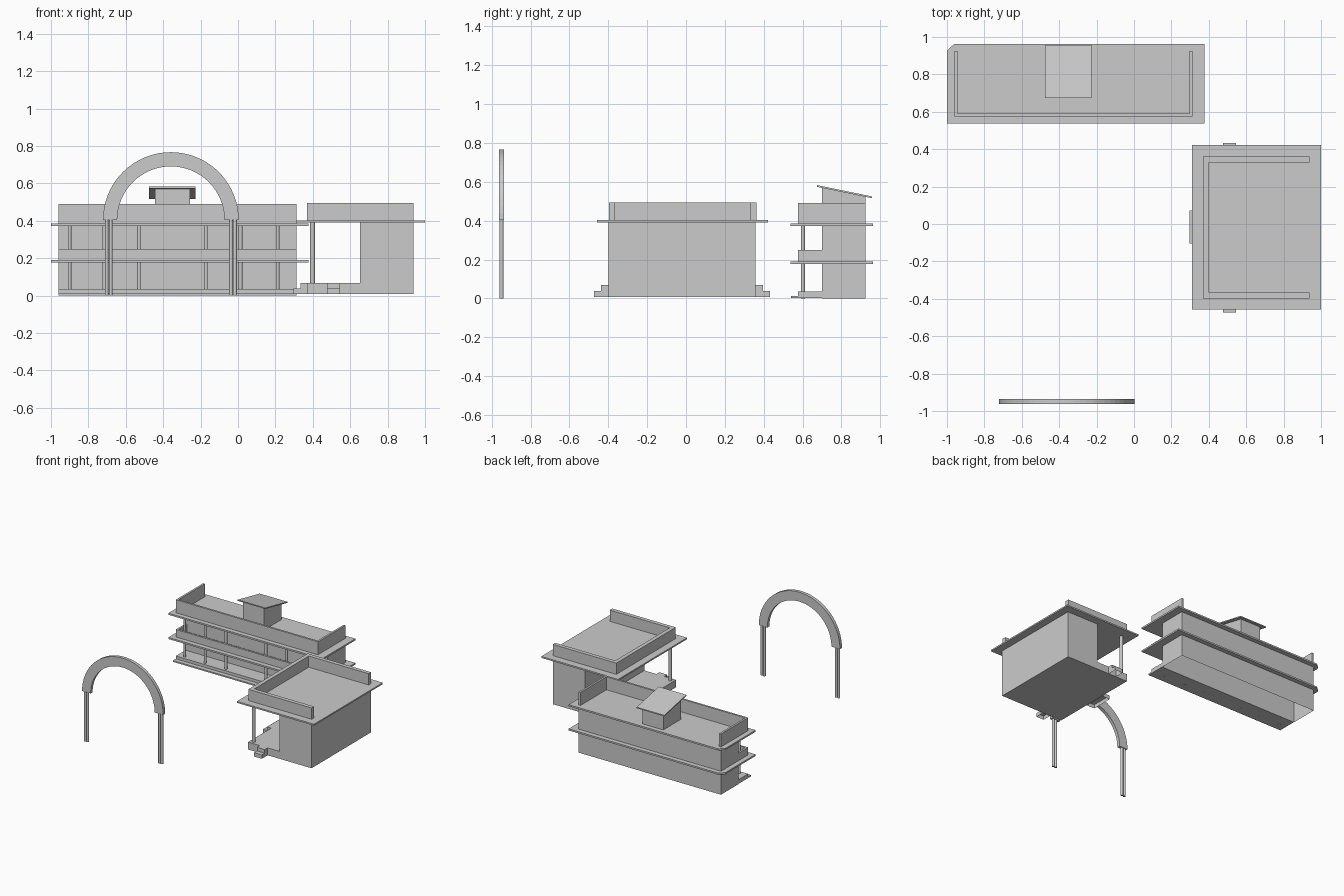
import bpy, bmesh, math
from mathutils import Matrix

if "Cube" in bpy.data.objects:
    bpy.data.objects.remove(bpy.data.objects["Cube"])


def make(name, bm):
    bmesh.ops.recalc_face_normals(bm, faces=bm.faces)
    me = bpy.data.meshes.new(name)
    bm.to_mesh(me)
    bm.free()
    ob = bpy.data.objects.new(name, me)
    bpy.context.collection.objects.link(ob)
    return ob


def extrude(name, pts, vec, open_base=False):
    """Closed 3D outline pushed along vec."""
    bm = bmesh.new()
    f = bm.faces.new([bm.verts.new(p) for p in pts])
    r = bmesh.ops.extrude_face_region(bm, geom=[f], use_keep_orig=True)
    vs = [v for v in r["geom"] if isinstance(v, bmesh.types.BMVert)]
    bmesh.ops.translate(bm, verts=vs, vec=vec)
    if open_base:
        bmesh.ops.delete(bm, geom=[f], context='FACES_ONLY')
    return make(name, bm)


def plan(name, pts, z0, z1, **kw):
    return extrude(name, [(x, y, z0) for x, y in pts], (0, 0, z1 - z0), **kw)


def box(name, x0, x1, y0, y1, z0, z1, **kw):
    return plan(name, [(x0, y0), (x1, y0), (x1, y1), (x0, y1)], z0, z1, **kw)


def post(name, x, y, r, z0, z1):
    """Round column."""
    bm = bmesh.new()
    bmesh.ops.create_cone(bm, cap_ends=True, segments=12, radius1=r, radius2=r,
                          depth=z1 - z0, matrix=Matrix.Translation((x, y, (z0 + z1) / 2)))
    return make(name, bm)


# ---- long two-storey block ----
X0, X1, YF, YW, YB = -0.96, 0.313, 0.576, 0.699, 0.924
box("block_walls", X0, X1, YW, YB, 0, 0.376, open_base=True)
box("block_porch", X0, X1, YF, YW, 0.002, 0.036)
box("block_porch_step", X0, X1, 0.540, YF, 0.002, 0.013)
slab = [(-1, 0.538), (0.377, 0.538), (0.377, 0.962), (-0.962, 0.962), (-1, 0.926)]
plan("block_floor_slab", slab, 0.177, 0.190)
plan("block_roof_slab", slab, 0.373, 0.386)


def u_wall_front(name, back, z0, z1, t=0.016):
    plan(name, [(X0, YF), (X1, YF), (X1, back), (X1 - t, back), (X1 - t, YF + t),
                (X0 + t, YF + t), (X0 + t, back), (X0, back)], z0, z1)


u_wall_front("block_balcony_wall", YW, 0.190, 0.25)
u_wall_front("block_parapet", YB, 0.386, 0.491)

# columns, with the bay in the middle left open
for i, x in enumerate((-0.90, -0.715, -0.53, -0.172, 0.013, 0.212)):
    post(f"block_column_{i}", x, 0.603, 0.010, 0.0, 0.373)

# roof hut with sloping lid
hut = [(YW, 0.386), (YB, 0.386), (YB, 0.525), (YW, 0.573)]
extrude("roof_hut", [(-0.444, y, z) for y, z in hut], (0.187, 0, 0))
lid = [(0.674, 0.574), (0.956, 0.516), (0.956, 0.525), (0.674, 0.583)]
extrude("roof_hut_lid", [(-0.475, y, z) for y, z in lid], (0.247, 0, 0))

# ---- pavilion ----
B = 0.008
box("pavilion_body", 0.652, 0.938, -0.40, 0.358, B, 0.395)
box("pavilion_platform", 0.37, 0.652, -0.40, 0.358, B, 0.068)
box("pavilion_roof_slab", 0.31, 1.0, -0.457, 0.422, 0.391, 0.403)
a, b, c, d, t = 0.37, 0.938, -0.397, 0.362, 0.032
plan("pavilion_parapet", [(a, c), (b, c), (b, c + t), (a + t, c + t),
                          (a + t, d - t), (b, d - t), (b, d), (a, d)], 0.403, 0.494)
for side, y in (("front", -0.37), ("back", 0.33)):
    post(f"pavilion_column_{side}", 0.399, y, 0.013, 0.06, 0.392)

# landings and steps on three sides, open underneath
prof = [(0, B), (0.074, B), (0.074, 0.039), (0.037, 0.039), (0.037, 0.068), (0, 0.068)]


def steps(name, pts, vec):
    ob = extrude(name, pts, vec)
    bm = bmesh.new()
    bm.from_mesh(ob.data)
    low = [f for f in bm.faces if f.normal.z < -0.9]
    bmesh.ops.delete(bm, geom=low, context='FACES_ONLY')
    bm.to_mesh(ob.data)
    bm.free()


steps("side_steps", [(0.37 - u, -0.105, z) for u, z in prof], (0, 0.178, 0))
steps("front_steps", [(0.475, -0.40 - u, z) for u, z in prof], (0.07, 0, 0))
steps("back_steps", [(0.475, 0.358 + u, z) for u, z in prof], (0.07, 0, 0))

# ---- free-standing arch ----
CX, CZ, RO, RI, N = -0.359, 0.404, 0.363, 0.287, 32
ang = [math.pi * i / N for i in range(N + 1)]
ring = [(RO, q) for q in ang] + [(RI, q) for q in reversed(ang)]
extrude("arch_band", [(CX + r * math.cos(q), -0.962, CZ + r * math.sin(q)) for r, q in ring],
        (0, 0.026, 0))
for side in (-1, 1):
    for k, off in (("outer", 0.343), ("inner", 0.321)):
        post(f"arch_post_{'left' if side < 0 else 'right'}_{k}",
             CX + side * off, -0.949, 0.010, 0, CZ + 0.01)
